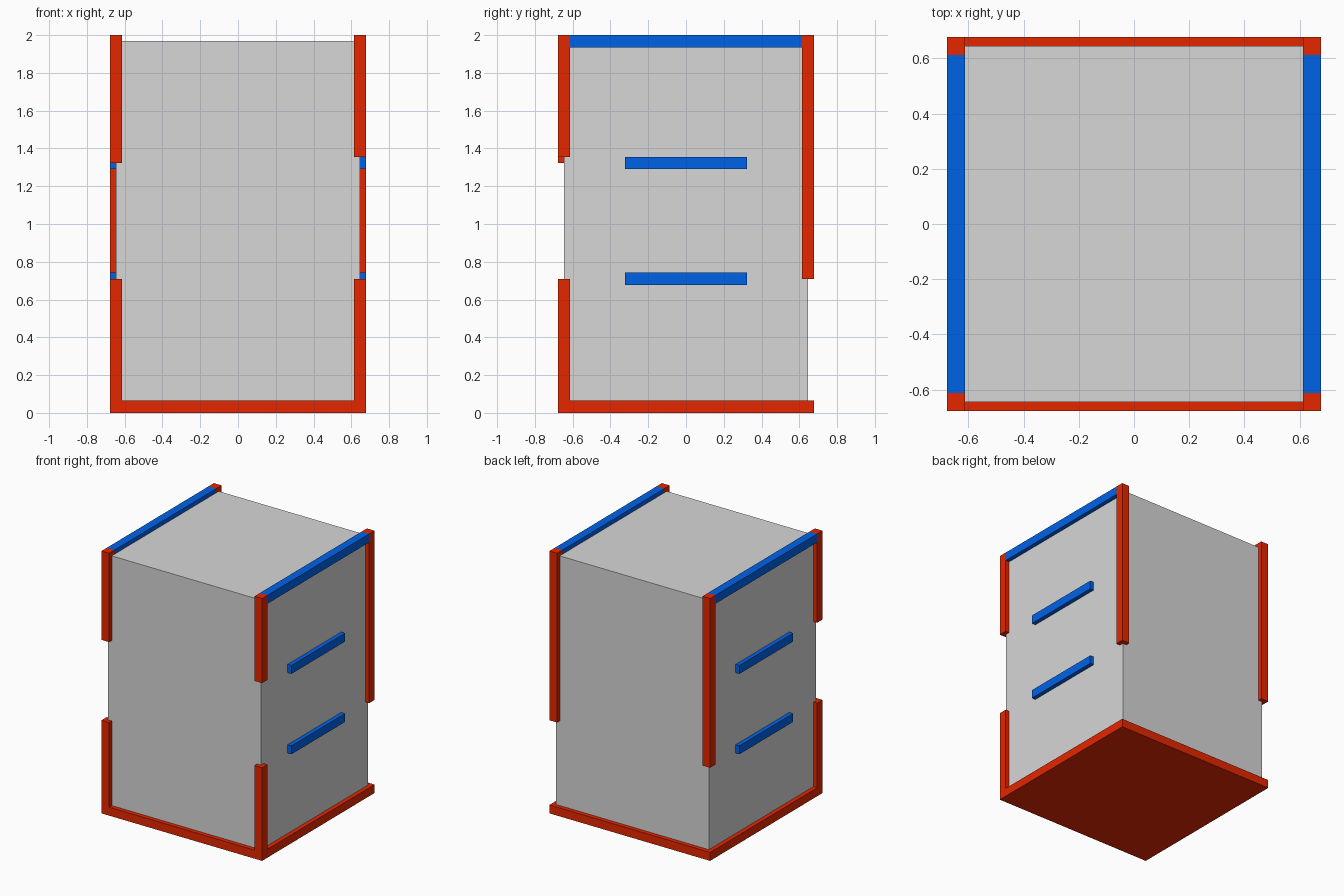
import bpy
from mathutils import Vector

cube = bpy.data.objects.get("Cube")
if cube:
    bpy.data.objects.remove(cube, do_unlink=True)

U = 2 / 62  # module: the whole model is 62 modules tall


def material(name, rgb):
    mat = bpy.data.materials.new(name)
    mat.use_nodes = True
    colour = (*rgb, 1)
    mat.diffuse_color = colour
    mat.node_tree.nodes["Principled BSDF"].inputs["Base Color"].default_value = colour
    return mat


grey = material("grey panel", (0.68, 0.68, 0.68))
red = material("red frame", (0.78, 0.02, 0.0))
blue = material("blue rail", (0.0, 0.125, 0.81))


def box(name, low, high, mat):
    """Axis-aligned box between two corners given in modules."""
    low, high = Vector(low) * U, Vector(high) * U
    bpy.ops.mesh.primitive_cube_add(size=1, location=(low + high) / 2)
    obj = bpy.context.object
    obj.name = name
    obj.scale = high - low
    bpy.ops.object.transform_apply(location=False, rotation=False, scale=True)
    obj.data.materials.append(mat)


def post(name, sx, sy, bottom, top):
    """Square corner post centred on a vertical edge of the body."""
    x, y = 20 * sx, 20 * sy
    box(name, (x - 1, y - 1, bottom), (x + 1, y + 1, top), red)


# Body and base plate
box("body", (-20, -20, 1), (20, 20, 61), grey)
box("base", (-21, -21, 0), (21, 21, 2), red)

for side, s in (("left", 1), ("right", -1)):
    # Corner posts; the right upper front post reaches one module lower
    post(f"{side}_front_lower_post", s, -1, 2, 22)
    post(f"{side}_front_upper_post", s, -1, 42 if s > 0 else 41, 62)
    post(f"{side}_back_post", s, 1, 22, 62)

    # Top rail between the posts
    box(f"{side}_top_rail", (20 * s - 1, -19, 60), (20 * s + 1, 19, 62), blue)

    # Two side bars, half sunk into the body
    for level, z in (("lower", 21), ("upper", 40)):
        box(f"{side}_{level}_bar", (20 * s - 1, -10, z), (20 * s + 1, 10, z + 2), blue)
